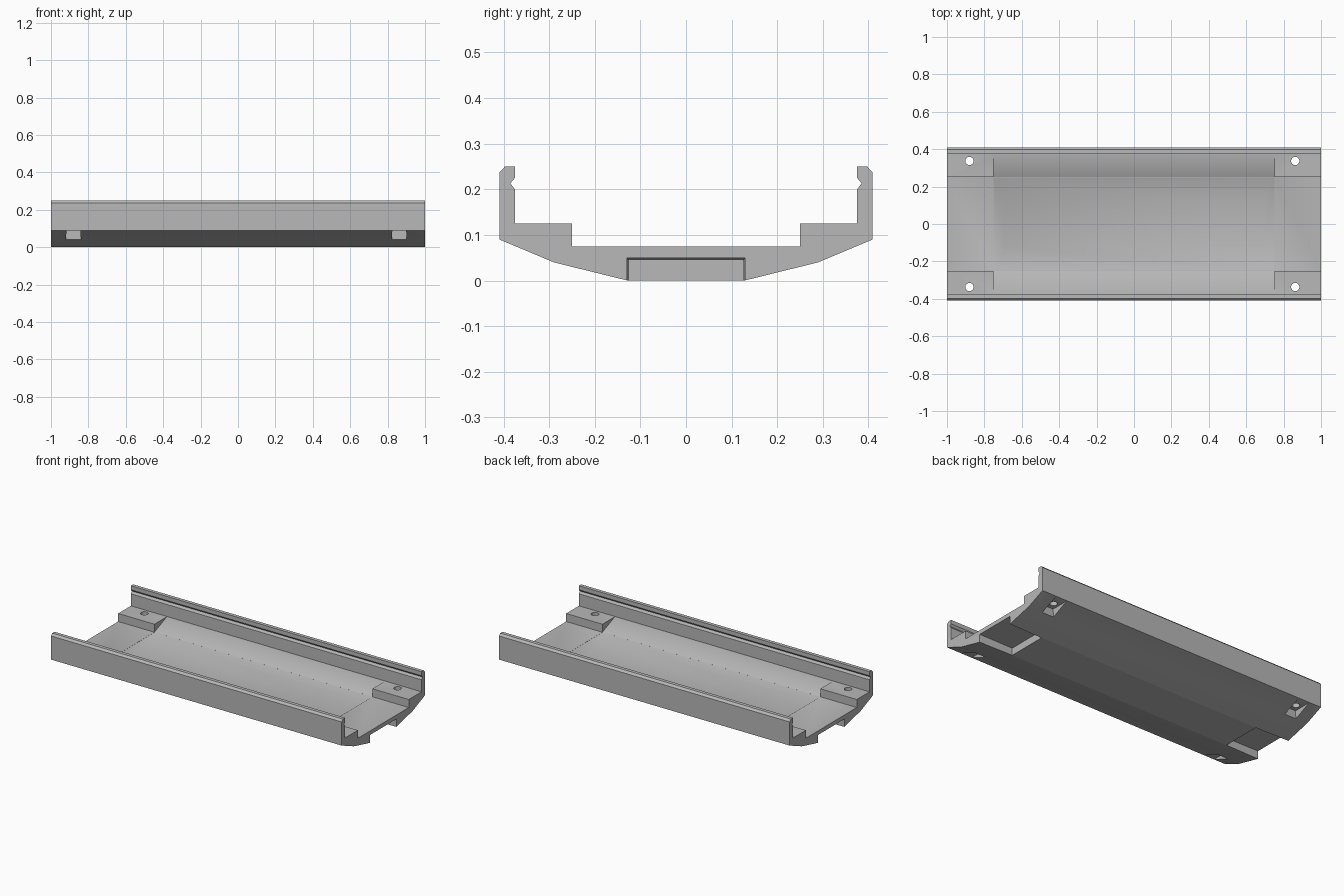
import bpy, bmesh, math

cube = bpy.data.objects.get("Cube")
if cube:
    bpy.data.objects.remove(cube, do_unlink=True)

grey = bpy.data.materials.new("plain grey")
grey.use_nodes = True
colour = (0.48, 0.48, 0.48, 1)
grey.diffuse_color = colour
grey.node_tree.nodes["Principled BSDF"].inputs["Base Color"].default_value = colour


def loft(name, first, last):
    """Closed solid between two loops with the same point count."""
    bm = bmesh.new()
    a = [bm.verts.new(p) for p in first]
    b = [bm.verts.new(p) for p in last]
    bm.faces.new(a)
    bm.faces.new(b)
    for i in range(len(a)):
        j = (i + 1) % len(a)
        bm.faces.new((a[i], a[j], b[j], b[i]))
    bmesh.ops.recalc_face_normals(bm, faces=bm.faces[:])
    mesh = bpy.data.meshes.new(name)
    bm.to_mesh(mesh)
    bm.free()
    mesh.materials.append(grey)
    obj = bpy.data.objects.new(name, mesh)
    bpy.context.collection.objects.link(obj)
    return obj


def mirrored(half):
    return half + [(-y, z) for y, z in reversed(half)]


def along_x(name, half, end_x):
    """Mirrored cross-section run along x; end_x gives the end for a height."""
    loop = mirrored(half)
    return loft(name, [(-end_x(z), y, z) for y, z in loop],
                [(end_x(z), y, z) for y, z in loop])


def cut(body, cutter):
    cutter.hide_render = True
    mod = body.modifiers.new("cut", "BOOLEAN")
    mod.operation = "DIFFERENCE"
    mod.solver = "EXACT"
    mod.object = cutter
    bpy.context.view_layer.objects.active = body
    bpy.ops.object.modifier_apply(modifier=mod.name)
    bpy.data.objects.remove(cutter, do_unlink=True)


# Tray section: floor, bolt shelves, grooved side walls, faceted underside
section = [(0.25, 0.075), (0.25, 0.125), (0.375, 0.125), (0.375, 0.2),
           (0.385, 0.213), (0.375, 0.225), (0.375, 0.25), (0.397, 0.25),
           (0.409, 0.237), (0.409, 0.09), (0.29, 0.04), (0.128, 0)]
tray = along_x("tray", section, lambda z: 1)

# Long channel between the shelves, and its deeper trough with ramped ends
cut(tray, along_x("channel_cutter",
                  [(0.248, 0.0743), (0.37, 0.125), (0.37, 0.16)],
                  lambda z: 0.75))
cut(tray, along_x("trough_cutter",
                  [(0.12, 0.04), (0.248, 0.0743), (0.248, 0.08)],
                  lambda z: 0.75 - 1.7 * (0.075 - z)))

# Tapered pockets under both ends
for s in (-1, 1):
    def pocket_loop(x, w, top):
        return [(s * x, -w, -0.05), (s * x, w, -0.05), (s * x, w, top), (s * x, -w, top)]
    cut(tray, loft("end_pocket_cutter", pocket_loop(0.77, 0.125, 0.045),
                   pocket_loop(1.01, 0.13, 0.05)))

# Bolt recesses under the shelves, with a round hole through each
for x in (-0.88, 0.862):
    for s in (-1, 1):
        def recess_loop(w, z):
            return [(x - w, s * 0.29, z), (x + w, s * 0.29, z),
                    (x + w, s * 0.45, z), (x - w, s * 0.45, z)]
        cut(tray, loft("recess_cutter", recess_loop(0.044, -0.02), recess_loop(0.037, 0.089)))
        bpy.ops.mesh.primitive_cylinder_add(vertices=32, radius=0.022, depth=0.2,
                                            location=(x, s * 0.337, 0.1))
        cut(tray, bpy.context.object)

# Smooth the shallow bends, keep the corners crisp
bpy.ops.object.select_all(action="DESELECT")
tray.select_set(True)
bpy.context.view_layer.objects.active = tray
bpy.ops.object.shade_smooth_by_angle(angle=math.radians(33))
